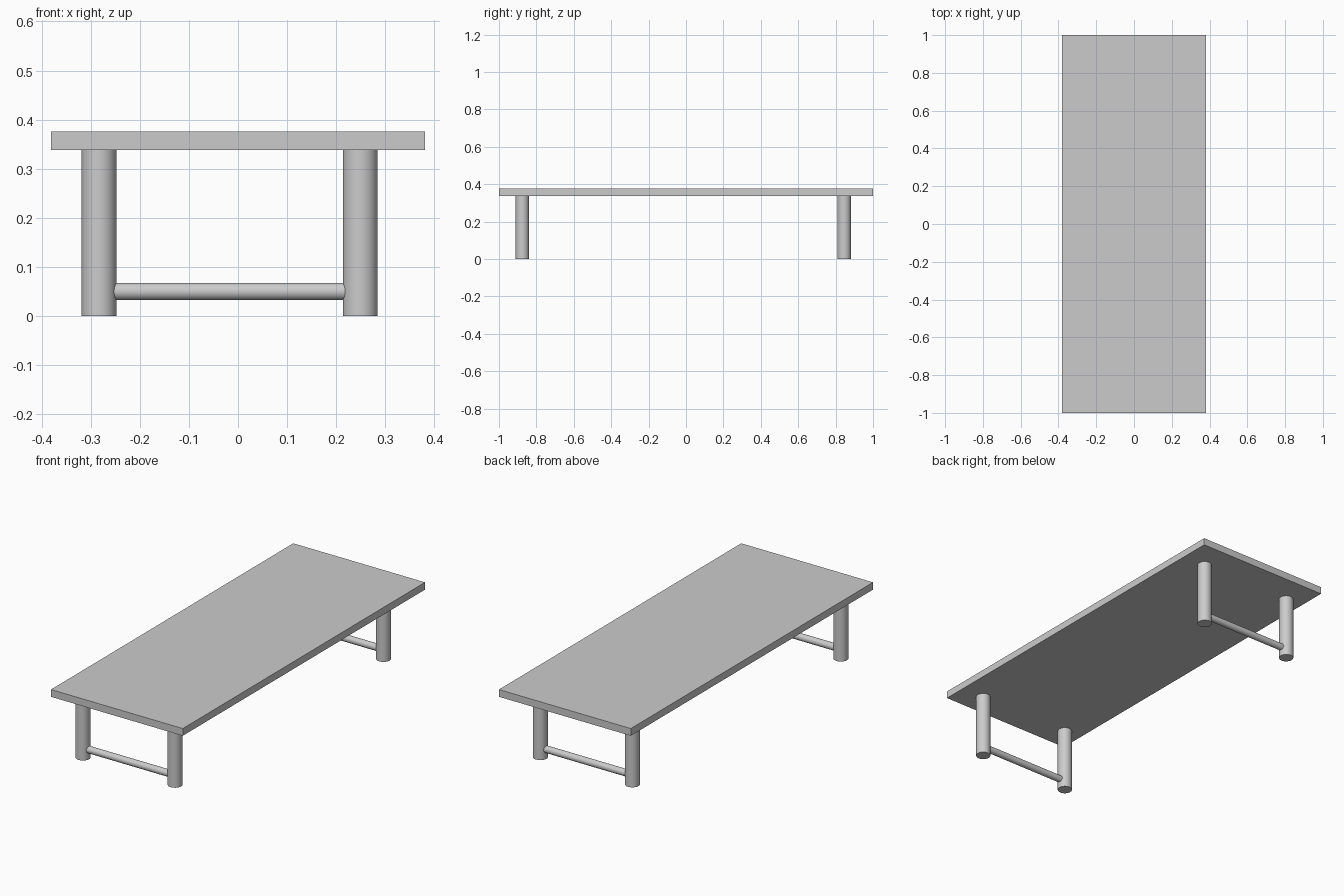
import bpy
import math

if "Cube" in bpy.data.objects:
    bpy.data.objects.remove(bpy.data.objects["Cube"])

LEG_X = (-0.283, 0.249)   # legs sit slightly off centre under the top
LEG_Y = (-0.875, 0.846)
LEG_R, BAR_R = 0.0355, 0.0178
TOP_Z0, TOP_Z1 = 0.338, 0.376


def cylinder(name, radius, length, location, rotation=(0, 0, 0)):
    bpy.ops.mesh.primitive_cylinder_add(vertices=48, radius=radius, depth=length,
                                        location=location, rotation=rotation)
    bpy.context.object.name = name
    bpy.ops.object.shade_smooth_by_angle(angle=math.radians(30))


# Flat rectangular table top
bpy.ops.mesh.primitive_cube_add(size=1, location=(0, 0, (TOP_Z0 + TOP_Z1) / 2))
top = bpy.context.object
top.name = "table_top"
top.scale = (0.762, 2.0, TOP_Z1 - TOP_Z0)
bpy.ops.object.transform_apply(location=False, rotation=False, scale=True)

# Round legs and the stretcher bar joining each pair
for end, y in zip(("front", "back"), LEG_Y):
    for side, x in zip(("left", "right"), LEG_X):
        cylinder(f"{end}_{side}_leg", LEG_R, TOP_Z0, (x, y, TOP_Z0 / 2))
    cylinder(f"{end}_stretcher", BAR_R, LEG_X[1] - LEG_X[0],
             (sum(LEG_X) / 2, y, 0.05), (0, math.pi / 2, 0))
